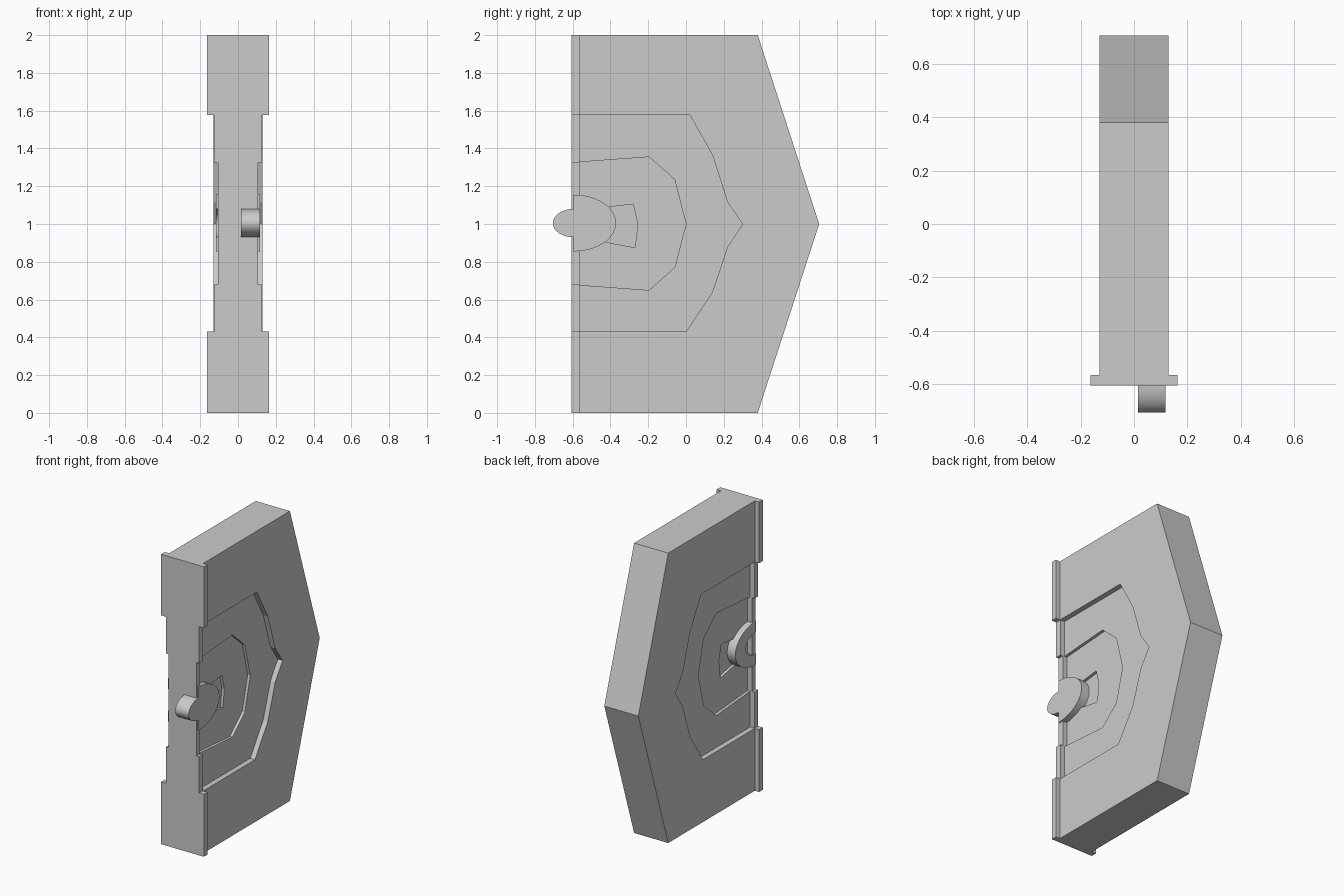
import bpy, bmesh, math
from mathutils import Vector

if "Cube" in bpy.data.objects:
    bpy.data.objects.remove(bpy.data.objects["Cube"])


def prism(name, profile, lo, hi, axis='X'):
    """Extrude a (y,z) profile along X, or an (x,z) profile along Y."""
    def place(p, t):
        return Vector((t, p[0], p[1])) if axis == 'X' else Vector((p[0], t, p[1]))
    bm = bmesh.new()
    a = [bm.verts.new(place(p, lo)) for p in profile]
    b = [bm.verts.new(place(p, hi)) for p in profile]
    n = len(profile)
    bm.faces.new(a)
    bm.faces.new(b[::-1])
    for i in range(n):
        j = (i + 1) % n
        bm.faces.new((a[i], b[i], b[j], a[j]))
    bmesh.ops.recalc_face_normals(bm, faces=bm.faces)
    me = bpy.data.meshes.new(name)
    bm.to_mesh(me)
    bm.free()
    ob = bpy.data.objects.new(name, me)
    bpy.context.collection.objects.link(ob)
    return ob


def activate(ob):
    bpy.ops.object.select_all(action='DESELECT')
    ob.select_set(True)
    bpy.context.view_layer.objects.active = ob


def combine(ob, other, operation):
    m = ob.modifiers.new(operation.lower(), 'BOOLEAN')
    m.operation, m.object, m.solver = operation, other, 'EXACT'
    activate(ob)
    bpy.ops.object.modifier_apply(modifier=m.name)
    bpy.data.objects.remove(other, do_unlink=True)


def arc(cy, cz, ry, rz, a0, a1, n=24):
    angles = [math.radians(a0 + (a1 - a0) * i / n) for i in range(n + 1)]
    return [(cy + ry * math.cos(t), cz + rz * math.sin(t)) for t in angles]


# Pointed slab
slab = prism("slab", [(-0.585, 0), (0.38, 0), (0.705, 1), (0.38, 2), (-0.585, 2)], -0.13, 0.13)

# Nested recesses on both faces: (remaining half width, outline)
recesses = [
    (0.094, [(-0.7, 1.578), (0.02, 1.578), (0.14, 1.365), (0.22, 1.115), (0.30, 1.0),
             (0.22, 0.88), (0.14, 0.64), (0.0, 0.43), (-0.7, 0.43)]),
    (0.074, [(-0.7, 1.318), (-0.195, 1.355), (-0.06, 1.235), (0, 1.0),
             (-0.06, 0.77), (-0.195, 0.65), (-0.7, 0.687)]),
    (0.055, [(-0.56, 1.072), (-0.28, 1.105), (-0.255, 1.0), (-0.27, 0.875), (-0.56, 0.93)]),
]
for half, outline in recesses:
    for s in (-1, 1):
        combine(slab, prism("recess_cutter", outline, s * half, s * 0.3), 'DIFFERENCE')

# Stepped front flange
steps = [(0.163, 0), (0.163, 0.43), (0.127, 0.43), (0.127, 0.68), (0.107, 0.68),
         (0.107, 1.325), (0.127, 1.325), (0.127, 1.578), (0.163, 1.578), (0.163, 2)]
flange = prism("front_flange", steps + [(-x, z) for x, z in reversed(steps)],
               -0.605, -0.565, 'Y')
combine(slab, flange, 'UNION')

# Latch plate with rounded tongue on one side, matching socket on the other
plate = arc(-0.595, 1.005, 0.225, 0.15, -90, 90)
tongue = arc(-0.595, 1.005, 0.11, 0.075, 90, 270)
socket = arc(-0.595, 1.005, 0.11, 0.075, 90, -90)
for name, profile, lo, hi in (("latch_tongue", plate + tongue, 0.015, 0.117),
                              ("latch_socket", plate + socket, -0.117, -0.015)):
    activate(prism(name, profile, lo, hi))
    bpy.ops.object.shade_smooth_by_angle(angle=math.radians(30))
